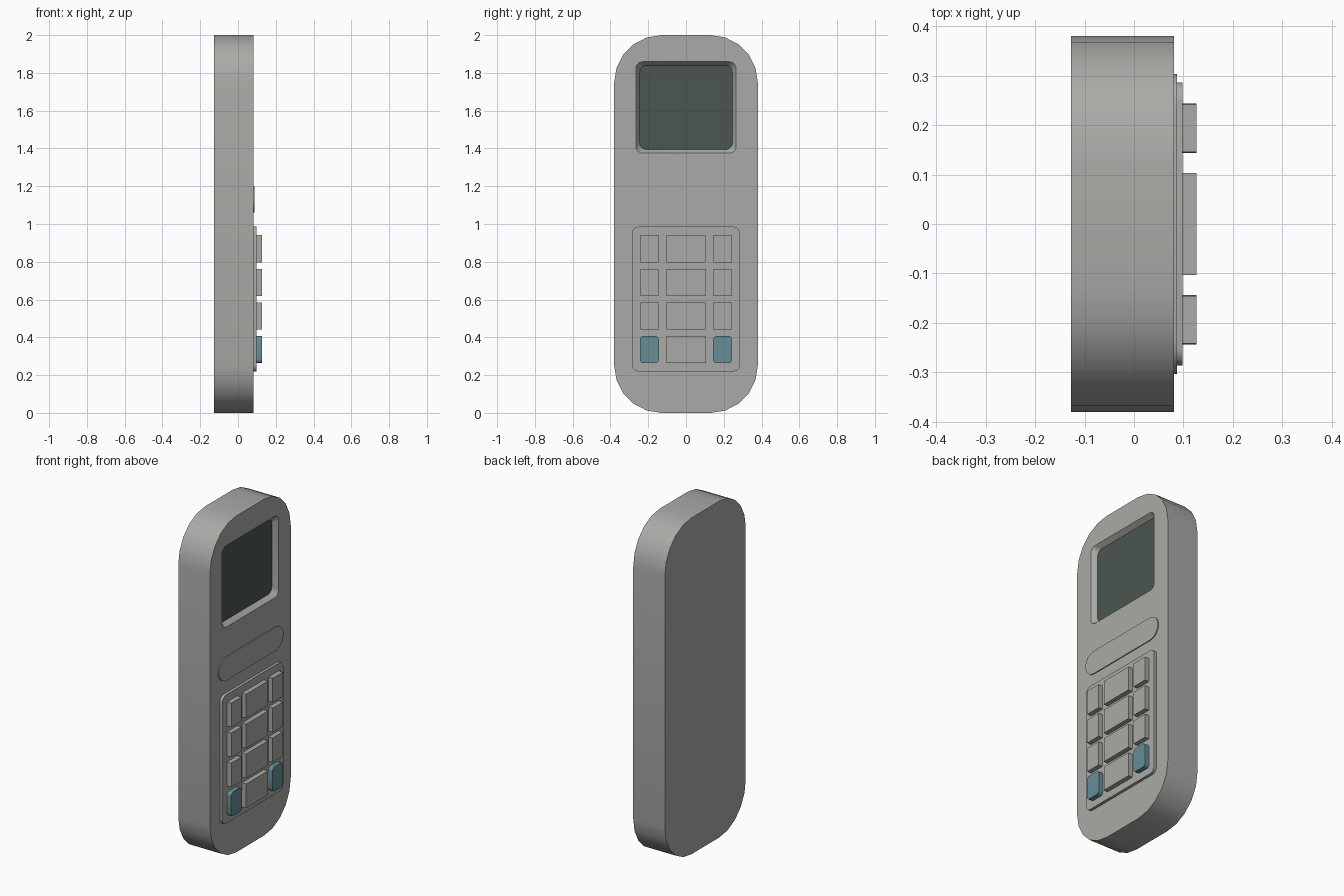
import bpy
import bmesh
import math

old = bpy.data.objects.get("Cube")
if old:
    bpy.data.objects.remove(old, do_unlink=True)


def make_material(name, rgb):
    mat = bpy.data.materials.new(name)
    mat.use_nodes = True
    color = (*rgb, 1.0)
    mat.diffuse_color = color
    mat.node_tree.nodes["Principled BSDF"].inputs["Base Color"].default_value = color
    return mat


grey = make_material("casing grey", (0.40, 0.40, 0.385))
dark = make_material("dark screen green", (0.07, 0.092, 0.08))
teal = make_material("teal blue", (0.14, 0.27, 0.31))


def rounded_rect(x, y, z, half_w, half_h, radius, segments):
    """Outline in the plane of constant x, counter-clockwise seen from +x."""
    if radius == 0:
        return [(x, y + sy * half_w, z + sz * half_h)
                for sy, sz in ((1, 1), (-1, 1), (-1, -1), (1, -1))]
    points = []
    for corner, (sy, sz) in enumerate(((1, 1), (-1, 1), (-1, -1), (1, -1))):
        for i in range(segments + 1):
            a = (corner + i / segments) * math.pi / 2
            points.append((x, y + sy * (half_w - radius) + radius * math.cos(a),
                           z + sz * (half_h - radius) + radius * math.sin(a)))
    return points


def loft(name, outlines, materials):
    """Join matching outlines into a closed solid; the last cap takes the last material."""
    bm = bmesh.new()
    loops = [[bm.verts.new(p) for p in outline] for outline in outlines]
    for a, b in zip(loops, loops[1:]):
        n = len(a)
        for i in range(n):
            j = (i + 1) % n
            bm.faces.new((a[i], a[j], b[j], b[i]))
    bm.faces.new(reversed(loops[0]))
    cap = bm.faces.new(loops[-1])
    cap.material_index = len(materials) - 1
    mesh = bpy.data.meshes.new(name)
    bm.to_mesh(mesh)
    bm.free()
    for mat in materials:
        mesh.materials.append(mat)
    obj = bpy.data.objects.new(name, mesh)
    bpy.context.collection.objects.link(obj)
    bpy.ops.object.select_all(action="DESELECT")
    obj.select_set(True)
    bpy.context.view_layer.objects.active = obj
    bpy.ops.object.shade_smooth_by_angle(angle=math.radians(30))
    return obj


def slab(name, x0, x1, y, z, half_w, half_h, radius, mat, segments=4):
    return loft(name, [rounded_rect(x, y, z, half_w, half_h, radius, segments)
                       for x in (x0, x1)], [mat])


BACK, FACE, PANEL, KEY_TOP = -0.127, 0.081, 0.098, 0.126

# Casing with a sloped recess whose floor is the screen
loft("casing", [
    rounded_rect(BACK, 0, 1.0, 0.38, 1.0, 0.25, 5),
    rounded_rect(FACE, 0, 1.0, 0.38, 1.0, 0.25, 5),
    rounded_rect(FACE, 0, 1.617, 0.265, 0.242, 0.035, 5),
    rounded_rect(FACE - 0.03, 0, 1.617, 0.245, 0.223, 0.035, 5),
], [grey, dark])

# Raised pill bar and keypad panel
slab("speaker_bar", FACE - 0.01, 0.087, 0, 1.132, 0.303, 0.07, 0.069, grey, 6)
slab("keypad_panel", FACE - 0.01, PANEL, 0, 0.603, 0.286, 0.383, 0.035, grey)

# Keys: four rows of three, the bottom outer pair coloured and rounded
for row in range(4):
    z = 0.335 + row * 0.178
    for column, (y, half_w) in enumerate(((-0.194, 0.048), (0, 0.103), (0.194, 0.048))):
        accent = row == 0 and column != 1
        slab(f"key_{row + 1}_{column + 1}", PANEL - 0.01, KEY_TOP, y, z,
             half_w + (0.002 if accent else 0), 0.072,
             0.02 if accent else 0, teal if accent else grey)
